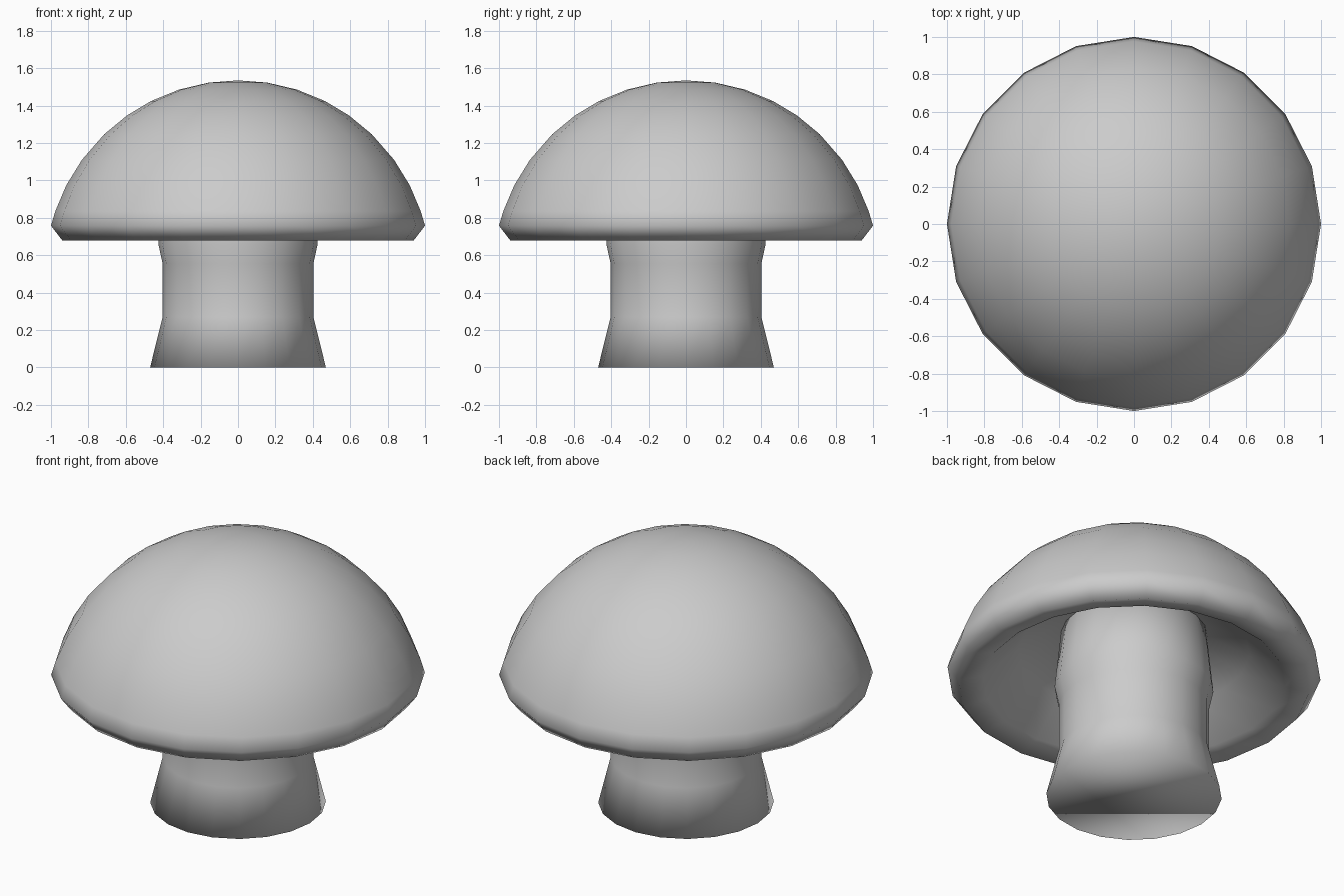
import bpy, bmesh, math

if "Cube" in bpy.data.objects:
    bpy.data.objects.remove(bpy.data.objects["Cube"])

SIDES = 20


def lathe(name, profile):
    """Revolve (radius, z) points around z; radius 0 makes a pole."""
    bm = bmesh.new()
    rings = []
    for r, z in profile:
        if r == 0:
            rings.append([bm.verts.new((0, 0, z))])
        else:
            rings.append([bm.verts.new((r * math.cos(math.tau * i / SIDES),
                                        r * math.sin(math.tau * i / SIDES), z))
                          for i in range(SIDES)])
    for a, b in zip(rings, rings[1:]):
        for i in range(SIDES):
            j = (i + 1) % SIDES
            if len(a) == 1:
                bm.faces.new((a[0], b[i], b[j]))
            elif len(b) == 1:
                bm.faces.new((a[i], b[0], a[j]))
            else:
                bm.faces.new((a[i], b[i], b[j], a[j]))
    # Close an open start or end ring with one flat face
    for ring in (rings[0], rings[-1]):
        if len(ring) > 1:
            bm.faces.new(ring)
    bmesh.ops.recalc_face_normals(bm, faces=bm.faces[:])
    for f in bm.faces:
        f.smooth = True
    mesh = bpy.data.meshes.new(name)
    bm.to_mesh(mesh)
    bm.free()
    obj = bpy.data.objects.new(name, mesh)
    bpy.context.collection.objects.link(obj)
    return obj


# Cap: spherical dome, bevelled rim and hollow underside
R, CZ = 1.032, 0.503
dome = [(r, CZ + math.sqrt(R * R - r * r))
        for r in (0, 0.157, 0.315, 0.465, 0.594, 0.715, 0.834, 0.918, 0.977, 1.0)]
underside = [(0.94, 0.68), (0.81, 0.71), (0.62, 0.89), (0.4, 1.0), (0, 1.03)]
lathe("mushroom_cap", dome + underside)

# Stem: flared foot, slight bulge under the cap, ending inside it
lathe("mushroom_stem", [(0.47, 0), (0.403, 0.27), (0.403, 0.555),
                        (0.426, 0.66), (0.385, 1.06)])
